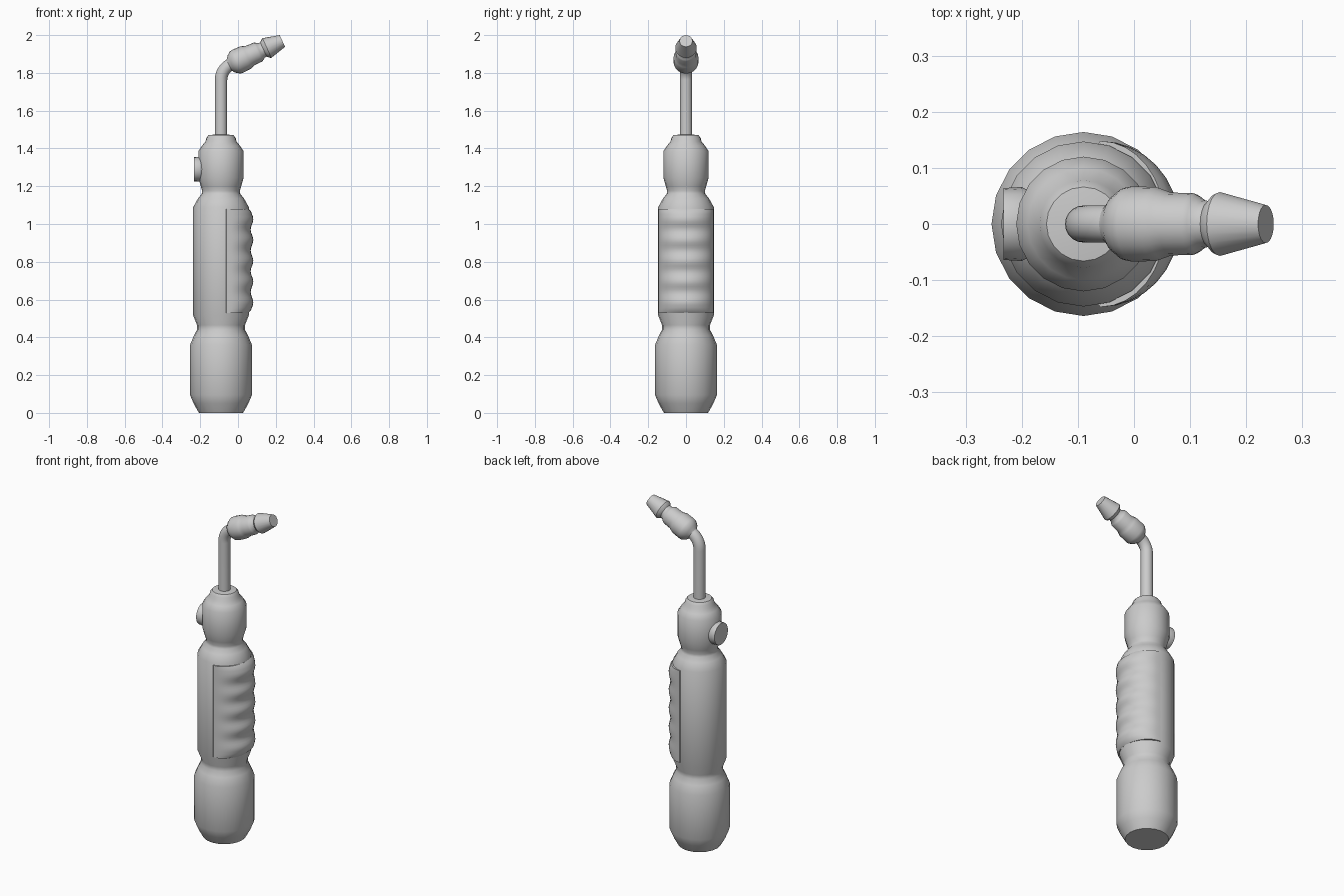
import bpy, bmesh
from math import sin, cos, pi, radians, tan
from mathutils import Vector

if "Cube" in bpy.data.objects:
    bpy.data.objects.remove(bpy.data.objects["Cube"])

AX = -0.09                 # x of the handle axis
TILT = radians(24.4)       # upward tilt of the nozzle
DIR = Vector((cos(TILT), 0, sin(TILT)))
TIP = Vector((0.235, 0, 1.969))


def loft(name, rings, angle=40):
    """Skin closed rings of points, cap both ends, shade smooth by angle."""
    bm = bmesh.new()
    vs = [[bm.verts.new(p) for p in ring] for ring in rings]
    n = len(vs[0])
    for a, b in zip(vs, vs[1:]):
        for i in range(n):
            j = (i + 1) % n
            bm.faces.new((a[i], a[j], b[j], b[i]))
    bm.faces.new(vs[0][::-1])
    bm.faces.new(vs[-1])
    bmesh.ops.recalc_face_normals(bm, faces=bm.faces)
    me = bpy.data.meshes.new(name)
    bm.to_mesh(me)
    bm.free()
    ob = bpy.data.objects.new(name, me)
    bpy.context.collection.objects.link(ob)
    bpy.ops.object.select_all(action='DESELECT')
    ob.select_set(True)
    bpy.context.view_layer.objects.active = ob
    bpy.ops.object.shade_smooth_by_angle(angle=radians(angle))
    return ob


def ring(center, direction, r, n=20):
    """Circle around center, facing along a direction in the xz plane."""
    d = Vector(direction).normalized()
    u = Vector((0, 1, 0)).cross(d)
    v = Vector((0, 1, 0))
    return [Vector(center) + r * (cos(2 * pi * i / n) * u + sin(2 * pi * i / n) * v)
            for i in range(n)]


# handle: turned profile (radius, height)
profile = [(0.117, 0), (0.145, 0.05), (0.164, 0.095), (0.164, 0.36), (0.143, 0.41),
           (0.127, 0.44), (0.127, 0.465), (0.147, 0.515), (0.147, 1.09),
           (0.122, 1.135), (0.102, 1.16), (0.1, 1.175), (0.107, 1.2),
           (0.12, 1.245), (0.12, 1.385), (0.1, 1.415), (0.082, 1.437),
           (0.078, 1.455), (0.066, 1.47), (0.032, 1.474)]
loft("handle", [ring((AX, 0, z), (0, 0, 1), r) for r, z in profile])

# finger grip: half-ellipse sections with five ridges
rings = []
Z0, Z1, STEPS = 0.53, 1.08, 40
for k in range(STEPS + 1):
    t = k / STEPS
    depth = 0.134 + 0.007 * cos(2 * pi * 5 * (t - 0.1))
    if k in (0, STEPS):
        depth = 0.116
    z = Z0 + (Z1 - Z0) * t
    arc = [(-0.06 + depth * cos(a), 0.148 * sin(a), z)
           for a in (-pi / 2 + pi * i / 16 for i in range(17))]
    rings.append(arc + [(-0.075, 0.13, z), (-0.075, -0.13, z)])
loft("finger_grip", rings)

# push button on the back of the collar
loft("button", [ring((x, 0, 1.29), (1, 0, 0), r)
                for x, r in ((-0.233, 0.064), (-0.2, 0.066), (-0.17, 0.05))])

# bent tube: straight stem, fillet arc, then along the nozzle axis
corner = TIP - DIR * ((TIP.x - AX) / DIR.x)
turn = pi / 2 - TILT
T = 0.06
R = T / tan(turn / 2)
tube = [ring((AX, 0, 1.46), (0, 0, 1), 0.033)]
for k in range(9):
    a = turn * k / 8
    c = (AX + R * (1 - cos(a)), 0, corner.z - T + R * sin(a))
    tube.append(ring(c, (sin(a), 0, cos(a)), 0.033))
tube.append(ring(TIP - DIR * 0.27, DIR, 0.033))
loft("bent_tube", tube)

# nozzle: turned profile (distance back from tip, radius)
nozzle = [(0.315, 0.03), (0.307, 0.035), (0.296, 0.05), (0.275, 0.065), (0.262, 0.067),
          (0.215, 0.066), (0.203, 0.062), (0.185, 0.056), (0.142, 0.055),
          (0.133, 0.05), (0.122, 0.042), (0.11, 0.041), (0.098, 0.053),
          (0.09, 0.057), (0.0, 0.034)]
loft("nozzle", [ring(TIP - DIR * s, DIR, r) for s, r in nozzle])
